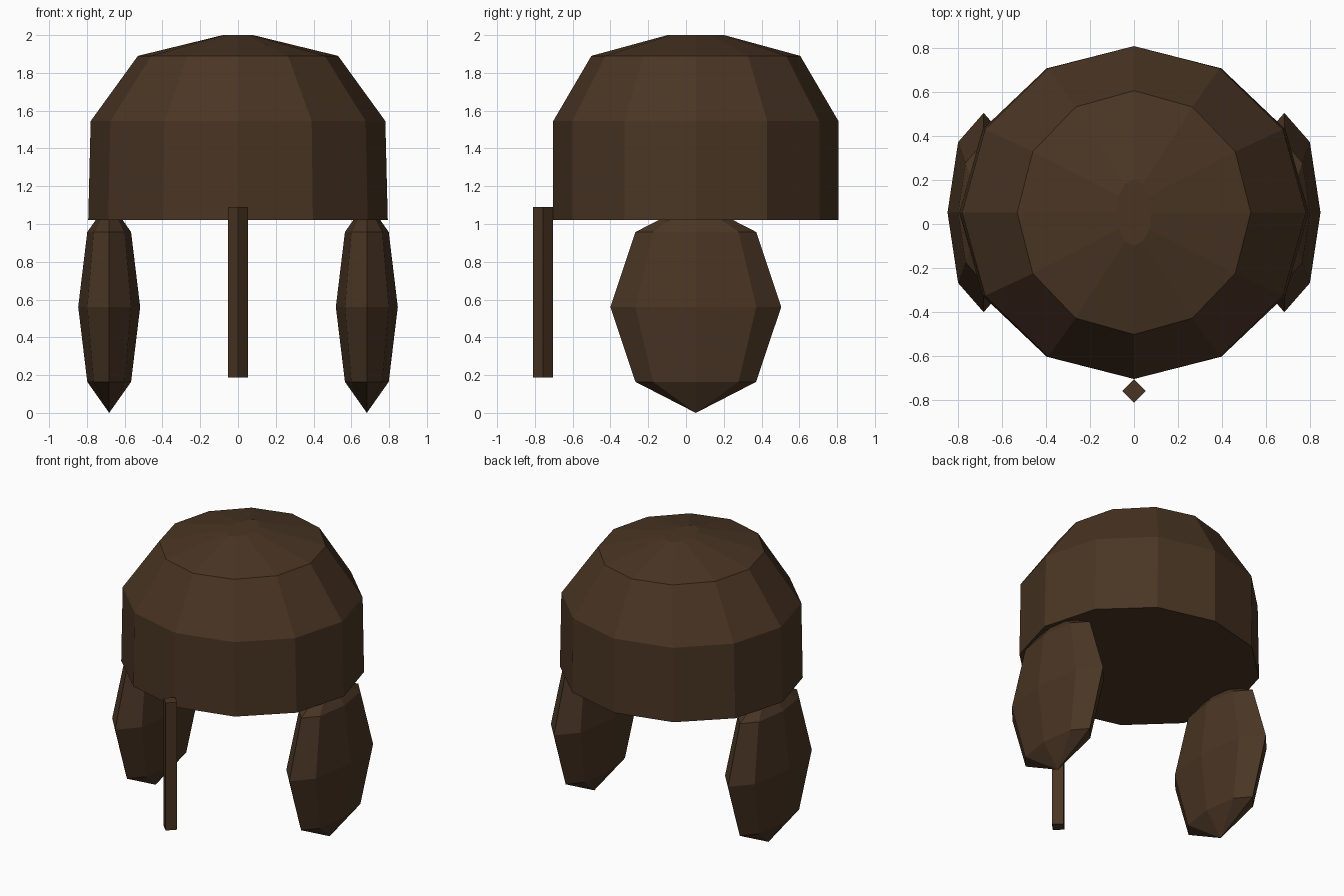
import bpy, bmesh, math
from mathutils import Matrix

if "Cube" in bpy.data.objects:
    bpy.data.objects.remove(bpy.data.objects["Cube"])

CY = 0.052  # common centre in depth

leather = bpy.data.materials.new("dark_brown_leather")
leather.diffuse_color = (0.068, 0.036, 0.0175, 1)
leather.use_nodes = True
leather.node_tree.nodes["Principled BSDF"].inputs["Base Color"].default_value = leather.diffuse_color


def finish(name, bm):
    bmesh.ops.recalc_face_normals(bm, faces=bm.faces)
    mesh = bpy.data.meshes.new(name)
    bm.to_mesh(mesh)
    bm.free()
    mesh.materials.append(leather)
    obj = bpy.data.objects.new(name, mesh)
    bpy.context.collection.objects.link(obj)
    return obj


def loft(name, rings, sides, cy):
    """Stack of elliptical rings (z, x radius, y radius), capped at both ends."""
    bm = bmesh.new()
    loops = []
    for z, rx, ry in rings:
        angles = [2 * math.pi * i / sides for i in range(sides)]
        loops.append([bm.verts.new((rx * math.cos(a), cy + ry * math.sin(a), z))
                      for a in angles])
    for low, high in zip(loops, loops[1:]):
        for i in range(sides):
            j = (i + 1) % sides
            bm.faces.new((low[i], low[j], high[j], high[i]))
    bm.faces.new(loops[0])
    bm.faces.new(loops[-1])
    return finish(name, bm)


# Cap dome: twelve-sided band narrowing to a small flat crown
loft("cap_dome", [(1.02, 0.793, 0.755), (1.545, 0.78, 0.755),
                  (1.89, 0.53, 0.553), (2.0, 0.08, 0.15)], 12, CY)

# Ear flaps: flattened low-poly ellipsoids under each side
for side, x in (("left", -0.682), ("right", 0.682)):
    bm = bmesh.new()
    bmesh.ops.create_uvsphere(
        bm, u_segments=8, v_segments=4, radius=1,
        matrix=Matrix.Translation((x, CY, 0.561)) @ Matrix.Diagonal((0.164, 0.452, 0.561, 1)))
    finish(side + "_ear_flap", bm)

# Front strap: thin bar with a diamond cross-section
loft("front_strap", [(0.187, 0.053, 0.053), (1.09, 0.053, 0.053)], 4, -0.757)
